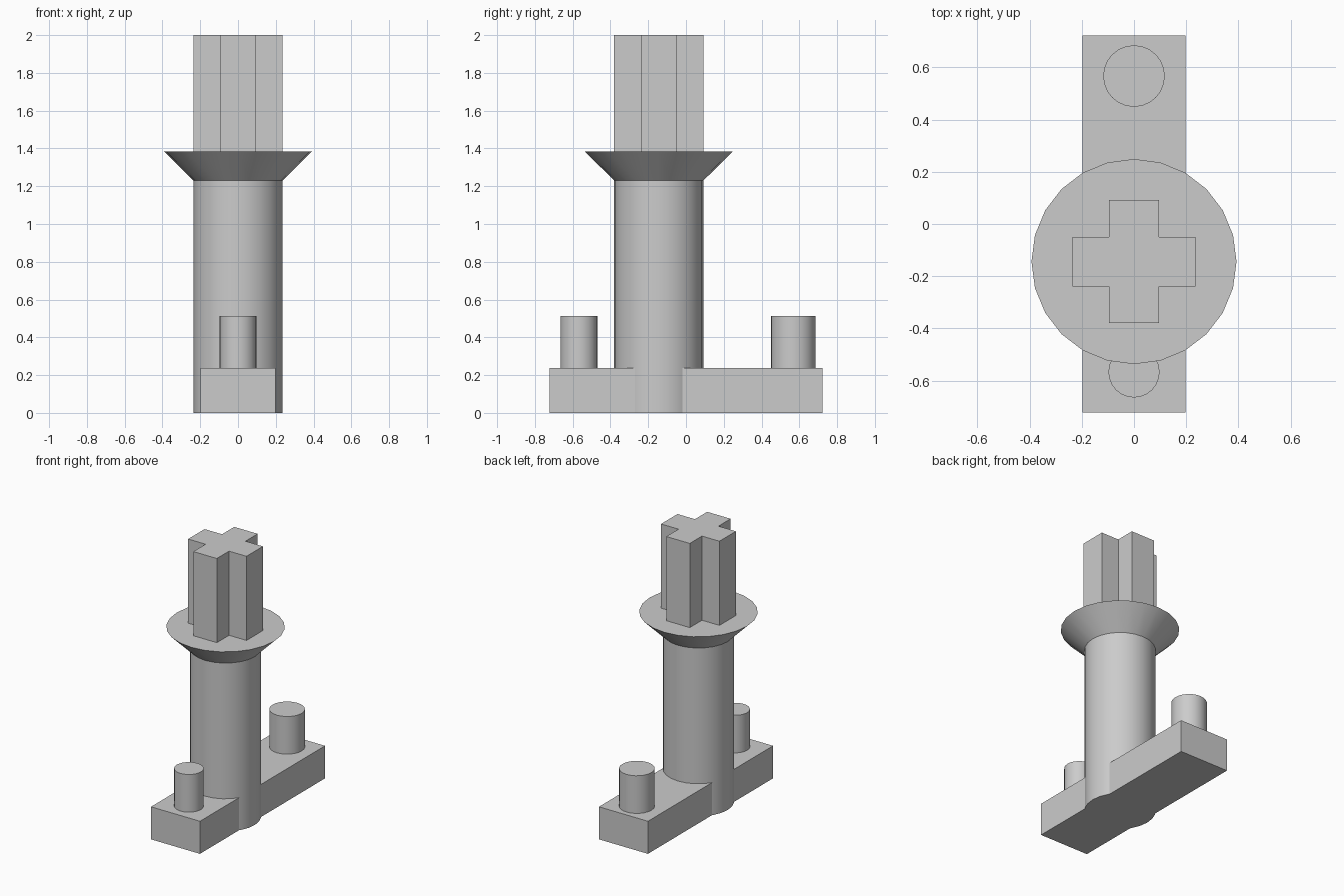
import bpy
import bmesh
import math

if "Cube" in bpy.data.objects:
    bpy.data.objects.remove(bpy.data.objects["Cube"], do_unlink=True)

# Single plain grey finish
grey = bpy.data.materials.new("light_grey")
grey.use_nodes = True
colour = (0.6, 0.6, 0.6, 1)
grey.diffuse_color = colour
grey.node_tree.nodes["Principled BSDF"].inputs["Base Color"].default_value = colour

POST_Y = -0.144
POST_R = 0.236
BASE_TOP = 0.238
COLLAR_BOTTOM, COLLAR_TOP = 1.23, 1.385


def add_round(name, y, z0, z1, r0, r1, sides=24):
    """Cylinder or truncated cone standing between two heights."""
    bpy.ops.mesh.primitive_cone_add(vertices=sides, radius1=r0, radius2=r1,
                                    depth=z1 - z0, location=(0, y, (z0 + z1) / 2))
    obj = bpy.context.object
    obj.name = name
    obj.data.materials.append(grey)
    bpy.ops.object.shade_smooth_by_angle(angle=math.radians(30))
    return obj


def add_prism(name, outline, y, z0, z1):
    """Flat-sided solid extruded upward from an outline."""
    bm = bmesh.new()
    face = bm.faces.new([bm.verts.new((px, py, z0)) for px, py in outline])
    top = bmesh.ops.extrude_face_region(bm, geom=[face])["geom"]
    bmesh.ops.translate(bm, vec=(0, 0, z1 - z0),
                        verts=[v for v in top if isinstance(v, bmesh.types.BMVert)])
    bmesh.ops.recalc_face_normals(bm, faces=bm.faces)
    mesh = bpy.data.meshes.new(name)
    bm.to_mesh(mesh)
    bm.free()
    mesh.materials.append(grey)
    obj = bpy.data.objects.new(name, mesh)
    obj.location.y = y
    bpy.context.collection.objects.link(obj)
    return obj


# Base bar
bx, by = 0.198, 0.722
add_prism("base_bar", [(-bx, -by), (bx, -by), (bx, by), (-bx, by)], 0, 0, BASE_TOP)

# Two pegs, the back one thicker
add_round("front_peg", -0.567, BASE_TOP, 0.513, 0.098, 0.098)
add_round("back_peg", 0.567, BASE_TOP, 0.513, 0.118, 0.118)

# Round post and flared collar
add_round("post", POST_Y, 0, COLLAR_BOTTOM, POST_R, POST_R)
add_round("collar", POST_Y, COLLAR_BOTTOM, COLLAR_TOP, POST_R, 0.393)

# Cross-shaped shaft: one quarter corner turned four times
a, r = 0.095, POST_R
corner = [(r, -a), (r, a), (a, a)]
cross = []
for k in range(4):
    c, s = round(math.cos(k * math.pi / 2)), round(math.sin(k * math.pi / 2))
    cross += [(x * c - y * s, x * s + y * c) for x, y in corner]
add_prism("cross_shaft", cross, POST_Y, COLLAR_TOP, 2)
